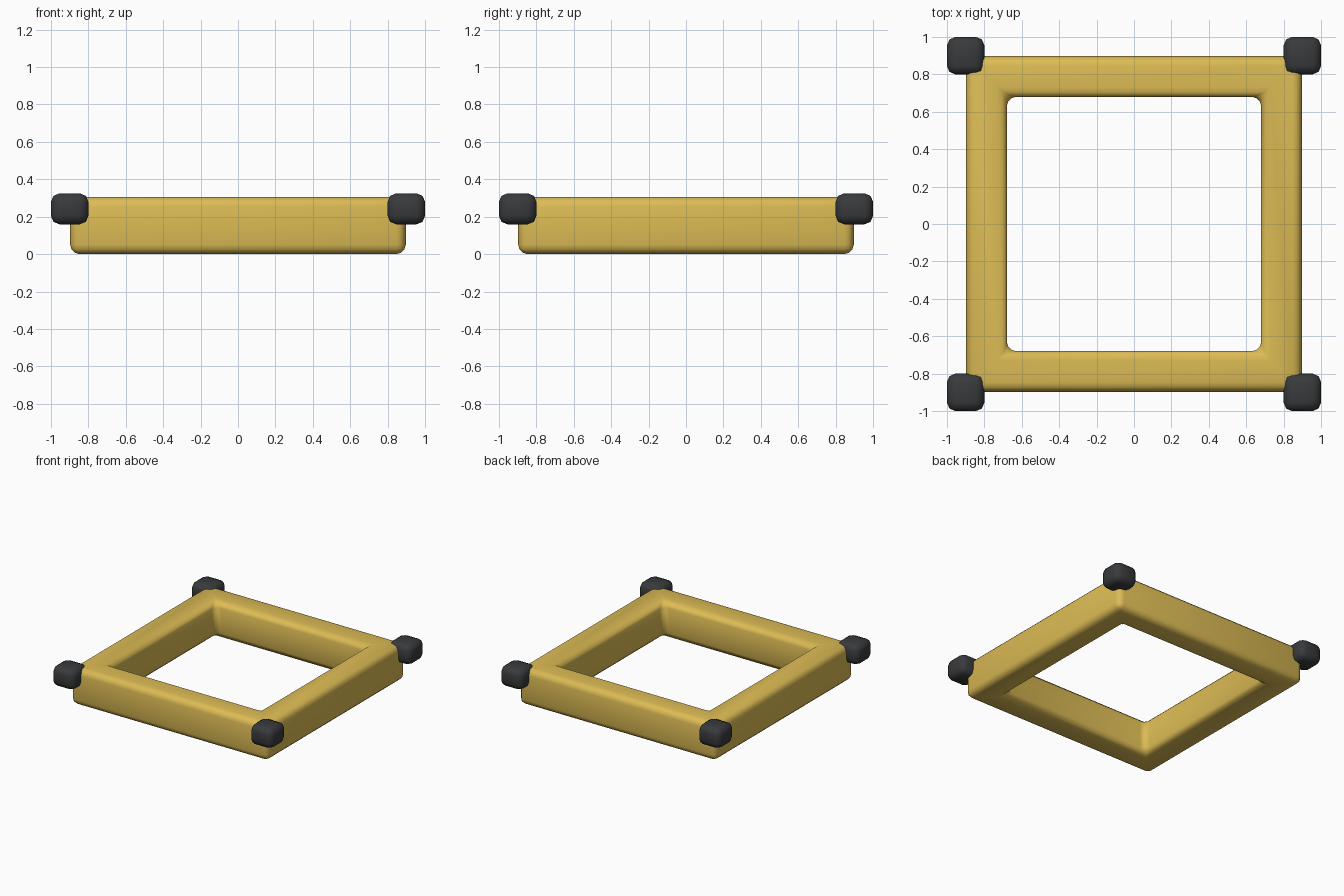
import bpy, bmesh

if "Cube" in bpy.data.objects:
    bpy.data.objects.remove(bpy.data.objects["Cube"])


def material(name, color):
    m = bpy.data.materials.new(name)
    m.diffuse_color = color
    m.use_nodes = True
    m.node_tree.nodes["Principled BSDF"].inputs["Base Color"].default_value = m.diffuse_color
    return m


def finish(bm, name, mat, bevel, segments):
    bmesh.ops.recalc_face_normals(bm, faces=bm.faces)
    for f in bm.faces:
        f.smooth = True
    mesh = bpy.data.meshes.new(name)
    bm.to_mesh(mesh)
    bm.free()
    obj = bpy.data.objects.new(name, mesh)
    bpy.context.collection.objects.link(obj)
    mesh.materials.append(mat)
    mod = obj.modifiers.new("rounded_edges", 'BEVEL')
    mod.width = bevel
    mod.segments = segments
    mod.limit_method = 'ANGLE'
    return obj


ochre = material("ochre", (0.72, 0.50, 0.09, 1))
charcoal = material("charcoal", (0.04, 0.042, 0.045, 1))

# Square frame: four loops of corners (outer/inner, bottom/top) joined into a ring
OUTER, INNER, TOP = 0.897, 0.68, 0.305
bm = bmesh.new()
loops = [[bm.verts.new((r * x, r * y, z)) for x, y in ((-1, -1), (1, -1), (1, 1), (-1, 1))]
         for r, z in ((OUTER, 0), (OUTER, TOP), (INNER, TOP), (INNER, 0))]
for i in range(4):
    a, b = loops[i], loops[(i + 1) % 4]
    for j in range(4):
        k = (j + 1) % 4
        bm.faces.new((a[j], a[k], b[k], b[j]))
finish(bm, "frame", ochre, 0.05, 3)

# Corner bumpers: rounded blocks sunk into the four upper corners
for side, x in (("left", -0.9), ("right", 0.9)):
    for end, y in (("front", -0.9), ("back", 0.9)):
        bm = bmesh.new()
        bmesh.ops.create_cube(bm, size=1)
        bmesh.ops.scale(bm, vec=(0.2, 0.2, 0.165), verts=bm.verts)
        bmesh.ops.translate(bm, vec=(x, y, 0.242), verts=bm.verts)
        finish(bm, f"bumper_{end}_{side}", charcoal, 0.045, 2)
